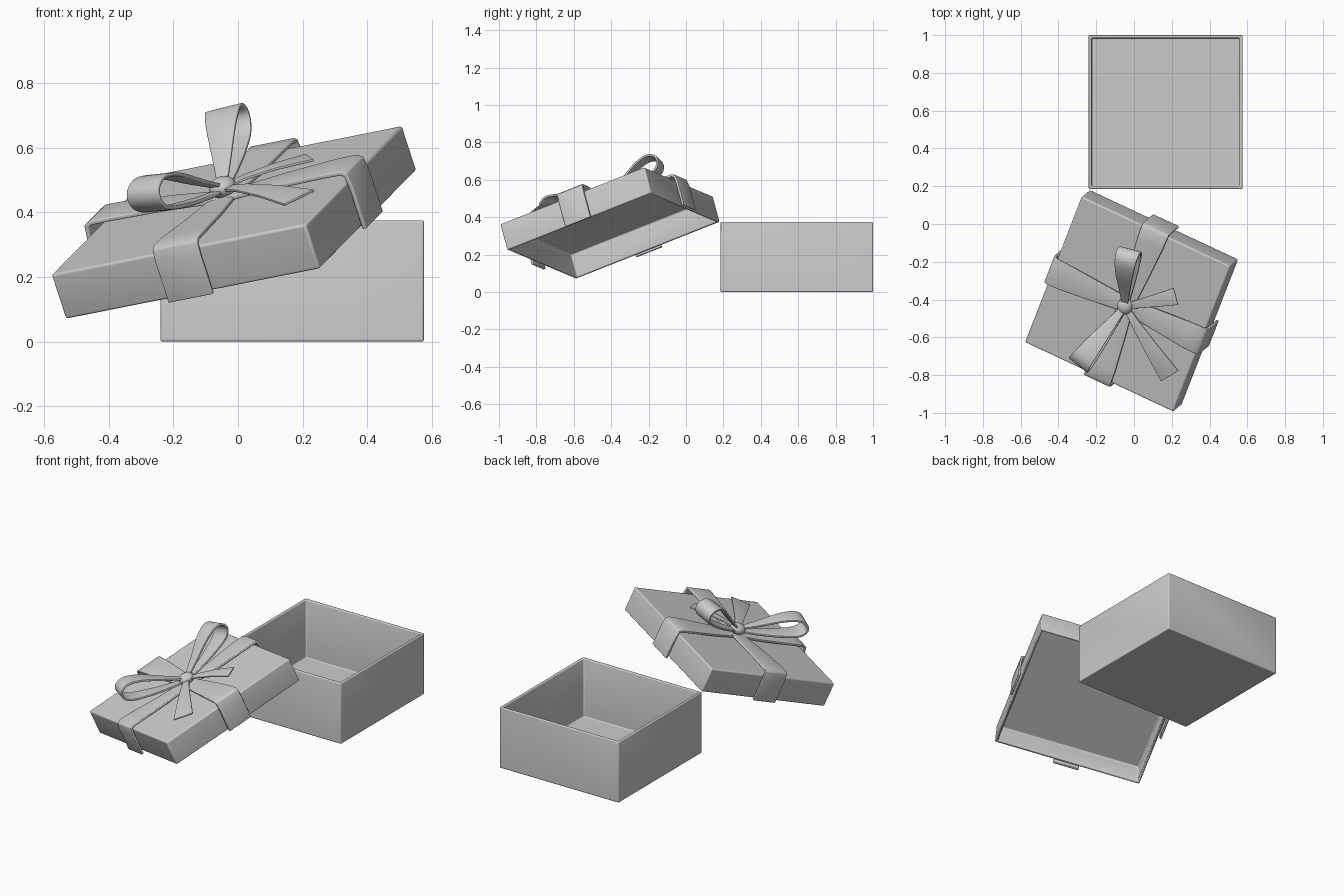
import bpy, bmesh, math
from mathutils import Matrix, Vector

if "Cube" in bpy.data.objects:
    bpy.data.objects.remove(bpy.data.objects["Cube"])

# Tilted frame of the lid: origin at the centre of its top face
u = Vector((.891, -.417, .177)).normalized()
n = u.cross(Vector((.348, .871, .348))).normalized()
v = n.cross(u)
LID = Matrix.Translation((-.035, -.425, .4375)) @ Matrix((u, v, n)).transposed().to_4x4()
HALF, DEPTH = .441, .15


def finish(name, bm, matrix, thick=0, bevel=0, offset=0, subsurf=0):
    bmesh.ops.recalc_face_normals(bm, faces=bm.faces)
    me = bpy.data.meshes.new(name)
    bm.to_mesh(me)
    bm.free()
    ob = bpy.data.objects.new(name, me)
    bpy.context.collection.objects.link(ob)
    ob.matrix_world = matrix
    if thick:
        m = ob.modifiers.new("thickness", 'SOLIDIFY')
        m.thickness, m.offset, m.use_even_offset = thick, offset, True
    if bevel:
        m = ob.modifiers.new("bevel", 'BEVEL')
        m.width, m.segments, m.limit_method = bevel, 3, 'ANGLE'
        m.angle_limit = math.radians(40)
    bpy.ops.object.select_all(action='DESELECT')
    bpy.context.view_layer.objects.active = ob
    ob.select_set(True)
    bpy.ops.object.shade_smooth_by_angle(angle=math.radians(40))
    return ob


def tray(name, half, z0, z1, open_sign, matrix, bevel):
    """Thin-walled square tray with its top or bottom face missing."""
    bm = bmesh.new()
    bmesh.ops.create_cube(bm, size=1, matrix=Matrix.Translation((0, 0, (z0 + z1) / 2))
                          @ Matrix.Diagonal((2 * half, 2 * half, z1 - z0, 1)))
    bm.normal_update()
    lost = [f for f in bm.faces if f.normal.z * open_sign > .9]
    bmesh.ops.delete(bm, geom=lost, context='FACES')
    # make sure the walls face outward so the thickness goes inward
    bm.normal_update()
    me_ob = finish(name, bm, matrix, .016, bevel, -1)
    mesh = me_ob.data
    c = Vector((0, 0, (z0 + z1) / 2))
    if sum((p.center - c).dot(p.normal) for p in mesh.polygons) < 0:
        mesh.flip_normals()
    return me_ob


def strip(name, rows, matrix, thick=.012, bevel=.004):
    """Ribbon through rows of (centre point, half-width vector)."""
    bm = bmesh.new()
    prev = None
    for c, w in rows:
        c, w = Vector(c), Vector(w)
        cur = [bm.verts.new(c - w), bm.verts.new(c + w)]
        if prev:
            bm.faces.new((prev[0], prev[1], cur[1], cur[0]))
        prev = cur
    return finish(name, bm, matrix, thick, bevel)


def smooth_path(pts, steps=7):
    """Catmull-Rom interpolation of a short list of tuples."""
    p = [Vector(q) for q in pts]
    p = [2 * p[0] - p[1]] + p + [2 * p[-1] - p[-2]]
    out = []
    for i in range(1, len(p) - 2):
        a, b, c, d = p[i - 1:i + 3]
        for k in range(steps):
            t = k / steps
            out.append(.5 * (2 * b + (c - a) * t + (2 * a - 5 * b + 4 * c - d) * t * t
                             + (3 * b - a - 3 * c + d) * t ** 3))
    return out + [p[-2]]


# Box and lid
tray("gift_box", .4075, 0, .375, 1, Matrix.Translation((.1675, .5925, 0)), .006)
tray("gift_lid", HALF, -DEPTH, 0, -1, LID, .010)


# Ribbon bands that wrap over the lid, narrowing toward the knot
def band(name, angle, rise, out):
    e = HALF + out - .006
    h = rise - .006
    prof = [(-e, -DEPTH - .006, .077), (-e, -.02, .077), (-e + .006, h - .008, .077),
            (-e + .022, h, .077), (-.37, h, .075), (-.18, h - .008, .058), (0, .012, .04)]
    prof += [(-x, z, w) for x, z, w in reversed(prof[:-1])]
    rows = [((x, 0, z), (0, w, 0)) for x, z, w in prof]
    strip(name, rows, LID @ Matrix.Rotation(angle, 4, 'Z'), .014)


band("ribbon_band_across", 0, .040, .020)
band("ribbon_band_along", math.pi / 2, .028, .024)


# Two bow loops: (distance, height, half width) around the loop
def loop(name, angle, reach):
    path = smooth_path([(.01, .05, .016), (.10, .105, .030), (.21, .175, .048), (.29, .203, .058),
                        (.338, .185, .062), (.345, .145, .062), (.31, .108, .058),
                        (.21, .075, .046), (.10, .05, .030), (.01, .035, .016)])
    rows = [((p.x * reach, 0, p.y), (0, p.z, 0)) for p in path]
    strip(name, rows, LID @ Matrix.Rotation(angle, 4, 'Z'), .012, .003)


loop("bow_loop_back", math.atan2(.328, -.062), 1.0)
loop("bow_loop_front", math.atan2(-.356, -.092), 1.08)


# Two loose ribbon tails
def tail(name, x, y, half_width):
    d = math.hypot(x, y)
    rows = [((d * t, 0, z), (0, .014 + (half_width - .014) * t, 0))
            for t, z in ((0, .04), (.25, .048), (.6, .046), (1, .034))]
    strip(name, rows, LID @ Matrix.Rotation(math.atan2(y, x), 4, 'Z'), .008, .002)


tail("bow_tail_short", .235, .170, .047)
tail("bow_tail_long", .360, -.253, .058)

# Knot
bm = bmesh.new()
bmesh.ops.create_uvsphere(bm, u_segments=24, v_segments=14, radius=1,
                          matrix=Matrix.Translation((0, 0, .044)) @ Matrix.Diagonal((.042, .046, .032, 1)))
finish("bow_knot", bm, LID)
